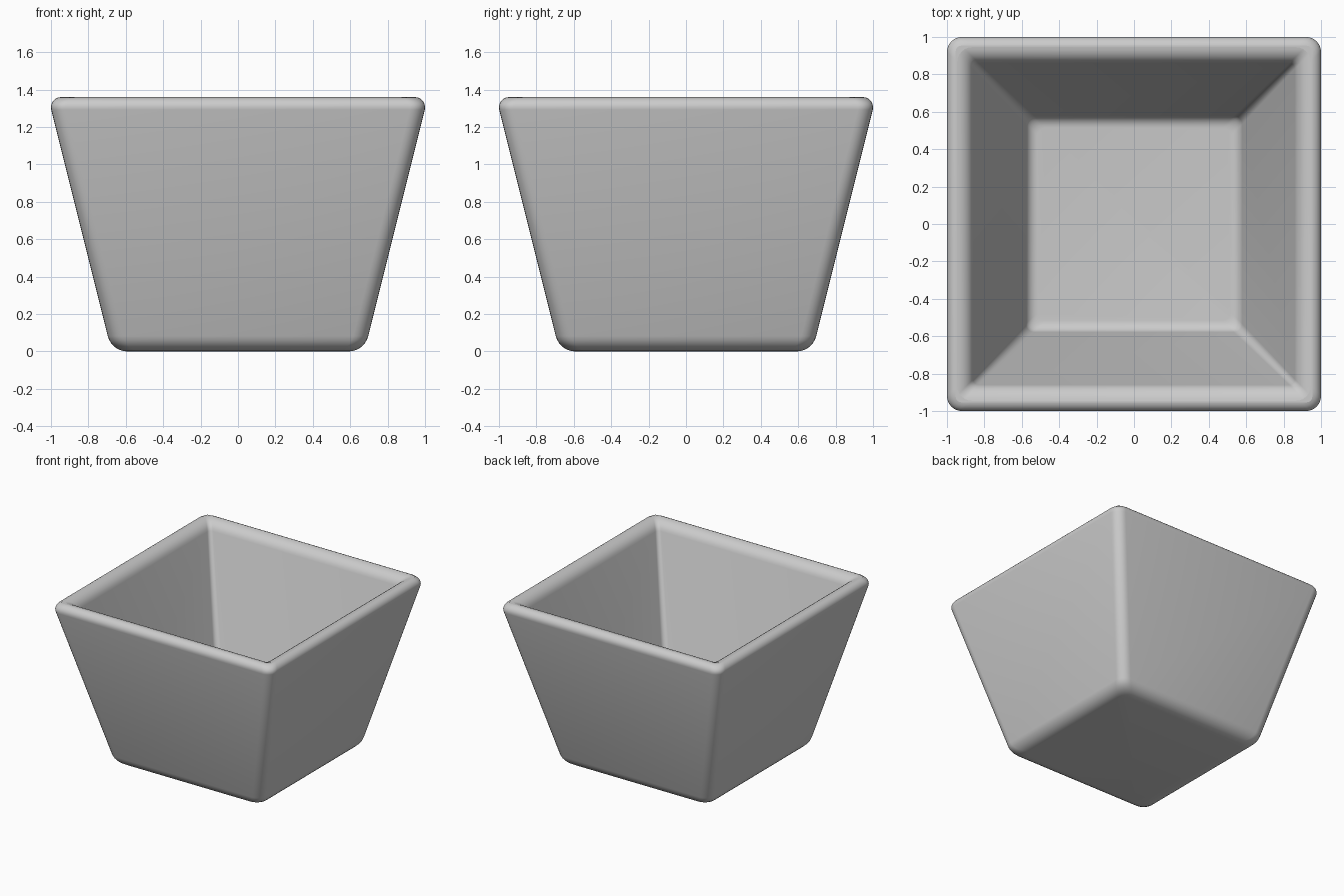
import bpy, bmesh, math
from mathutils import Vector

if "Cube" in bpy.data.objects:
    bpy.data.objects.remove(bpy.data.objects["Cube"])


def fillet(prev, corner, nxt, t, steps=6):
    """Circular arc tangent to both sides, starting t away from the corner."""
    p, c, n = Vector(prev), Vector(corner), Vector(nxt)
    a, b = (p - c).normalized(), (n - c).normalized()
    half = a.angle(b) / 2
    centre = c + (a + b).normalized() * (t / math.cos(half))
    u, v = c + a * t - centre, c + b * t - centre
    sweep = u.angle(v)
    return [centre + (u * math.sin(sweep * (1 - k / steps)) + v * math.sin(sweep * k / steps))
            / math.sin(sweep) for k in range(steps + 1)]


def square_ring(bm, half, z, r, steps=6):
    """Rounded square cross-section."""
    ring = []
    for q in range(4):
        mid = math.pi / 4 + q * math.pi / 2
        cx = math.copysign(half - r, math.cos(mid))
        cy = math.copysign(half - r, math.sin(mid))
        for k in range(steps + 1):
            a = q * math.pi / 2 + k * math.pi / 2 / steps
            ring.append(bm.verts.new((cx + r * math.cos(a), cy + r * math.sin(a), z)))
    return ring


# Wall section: (half width, height), rounding length, plan corner radius
section = [((0.675, 0), 0.085, 0.08), ((1.014, 1.36), 0.07, 0.08),
           ((0.877, 1.36), 0.075, 0.03), ((0.565, 0.12), 0.05, 0.045)]
ends = [(0, 0)] + [s[0] for s in section] + [(0, 0.12)]
profile = []
for i, (pt, t, r) in enumerate(section):
    profile += [(p.x, p.y, r) for p in fillet(ends[i], pt, ends[i + 2], t)]
widest = max(p[0] for p in profile)

# Pot: loft the rounded squares along the section, then close both floors
bm = bmesh.new()
rings = [square_ring(bm, h / widest, z, r) for h, z, r in profile]
n = len(rings[0])
for lo, hi in zip(rings, rings[1:]):
    for k in range(n):
        j = (k + 1) % n
        bm.faces.new((lo[k], lo[j], hi[j], hi[k]))
bm.faces.new(rings[0][::-1])
bm.faces.new(rings[-1])
bmesh.ops.recalc_face_normals(bm, faces=bm.faces)

mesh = bpy.data.meshes.new("square_pot")
bm.to_mesh(mesh)
bm.free()
pot = bpy.data.objects.new("square_pot", mesh)
bpy.context.collection.objects.link(pot)
bpy.context.view_layer.objects.active = pot
pot.select_set(True)
bpy.ops.object.shade_smooth_by_angle(angle=math.radians(35))
